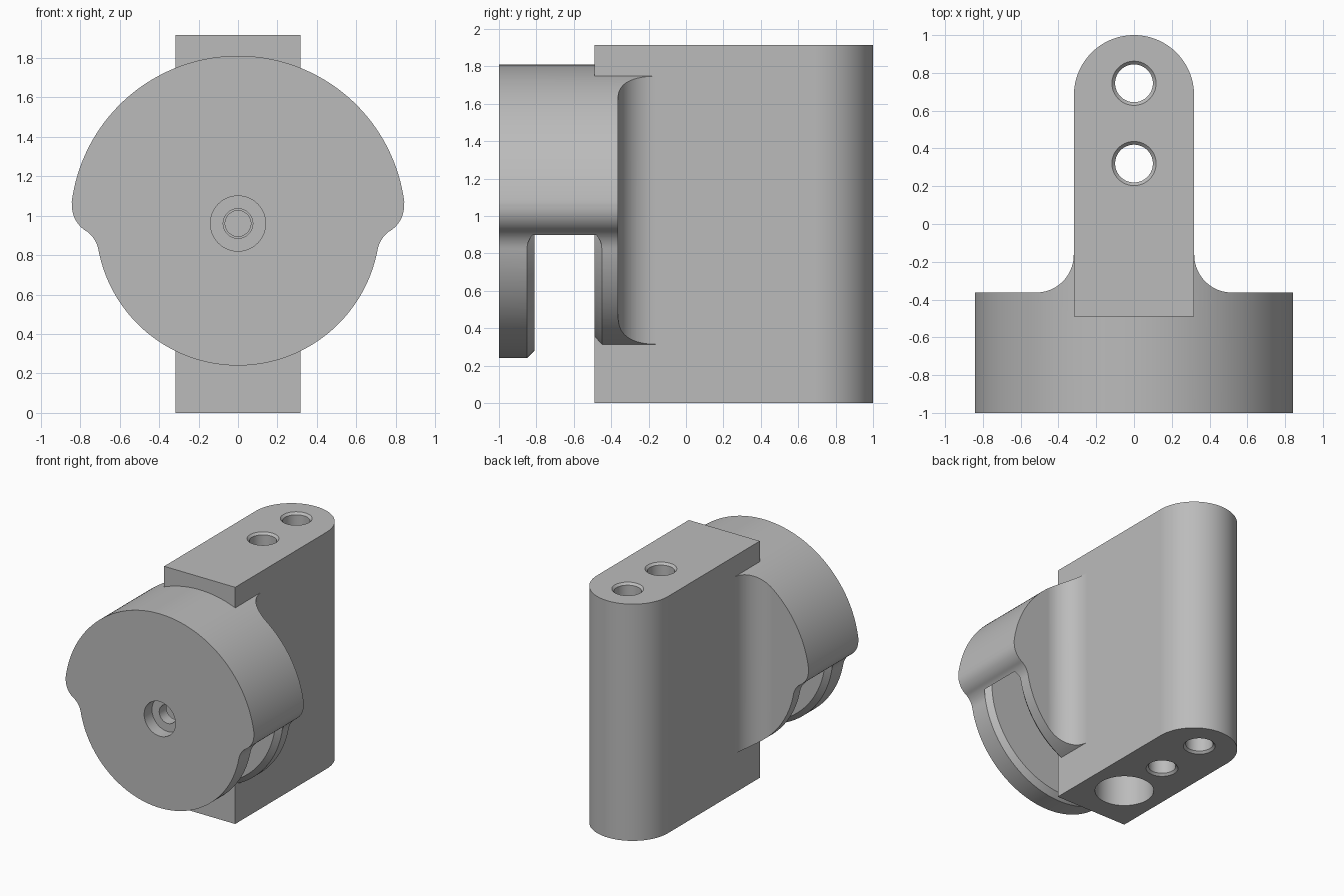
import bpy, bmesh
from math import sin, cos, radians, pi

cube = bpy.data.objects.get("Cube")
if cube:
    bpy.data.objects.remove(cube, do_unlink=True)

AXLE_Z = 0.96
HEIGHT = 1.915

grey = bpy.data.materials.new("grey_metal")
grey.use_nodes = True
colour = (0.5, 0.5, 0.5, 1)
grey.diffuse_color = colour
grey.node_tree.nodes["Principled BSDF"].inputs["Base Color"].default_value = colour


def arc(cx, cy, r, start, end, steps):
    angles = [radians(start + (end - start) * i / steps) for i in range(steps + 1)]
    return [(cx + r * cos(a), cy + r * sin(a)) for a in angles]


def mirrored(half):
    """Close a right-hand outline with its reflection, skipping doubled points."""
    return half + [(-x, v) for x, v in reversed(half) if x > 0.001]


def finish(name, bm):
    bmesh.ops.remove_doubles(bm, verts=bm.verts, dist=1e-5)
    bmesh.ops.recalc_face_normals(bm, faces=bm.faces)
    mesh = bpy.data.meshes.new(name)
    bm.to_mesh(mesh)
    bm.free()
    mesh.materials.append(grey)
    obj = bpy.data.objects.new(name, mesh)
    bpy.context.collection.objects.link(obj)
    return obj


def prism(name, outline, low, high, along_y=False):
    place = (lambda u, v: (u, low, v)) if along_y else (lambda u, v: (u, v, low))
    move = (0, high - low, 0) if along_y else (0, 0, high - low)
    bm = bmesh.new()
    face = bm.faces.new([bm.verts.new(place(u, v)) for u, v in outline])
    new = bmesh.ops.extrude_face_region(bm, geom=[face])["geom"]
    bmesh.ops.translate(bm, vec=move, verts=[g for g in new if isinstance(g, bmesh.types.BMVert)])
    return finish(name, bm)


def lathe(name, profile, centre, along_y=False, steps=64):
    """Revolve (radius, position) points round a z or y axis."""
    bm = bmesh.new()
    cx, cy, cz = centre
    verts = [bm.verts.new((cx + r, cy + t, cz) if along_y else (cx + r, cy, cz + t))
             for r, t in profile]
    edges = [bm.edges.new(pair) for pair in zip(verts, verts[1:])]
    bmesh.ops.spin(bm, geom=verts + edges, cent=centre, angle=2 * pi, steps=steps,
                   axis=(0, 1, 0) if along_y else (0, 0, 1))
    return finish(name, bm)


def combine(target, tool, operation):
    tool.hide_render = True
    mod = target.modifiers.new("shape", "BOOLEAN")
    mod.operation, mod.solver, mod.object = operation, "EXACT", tool
    bpy.context.view_layer.objects.active = target
    bpy.ops.object.modifier_apply(modifier=mod.name)
    bpy.data.objects.remove(tool, do_unlink=True)


# Wheel housing: large upper arc, rounded shoulder, concave blend, lower disc
side = (arc(0, AXLE_Z, 0.85, 90, 7.4, 48)
        + arc(0.692, 1.05, 0.15, 7.4, -57, 14)[1:]
        + arc(0.855, 0.799, 0.15, 123, 169.3, 10)[1:]
        + arc(0, AXLE_Z, 0.72, -10.7, -90, 44)[1:])
housing = prism("wheel_housing_bracket", mirrored(side), -1, -0.1, along_y=True)

# Plan outline trims the housing back and leaves fillets towards the column
plan = [(0.95, -1.1), (0.95, -0.363)] + arc(0.519, -0.163, 0.2, 270, 180, 20) + [(0.25, -0.15)]
combine(housing, prism("fillet_plan", mirrored(plan), -0.1, 2.1), "INTERSECT")

# Wheel cavity with bevelled rims on both cheeks
cavity = [(0, -0.81), (0.68, -0.81), (0.72, -0.85), (0.745, -0.82),
          (0.745, -0.48), (0.72, -0.45), (0.68, -0.49), (0, -0.49)]
combine(housing, lathe("wheel_cavity", cavity, (0, 0, AXLE_Z), True, 128), "DIFFERENCE")

# Mounting column with a rounded back
column = [(0.318, -0.49)] + arc(0, 0.682, 0.318, 0, 90, 32)
combine(housing, prism("mounting_column", mirrored(column), 0, HEIGHT), "UNION")

# Chamfered bolt holes through the column
bolt = [(0, -0.02), (0.137, -0.02), (0.1, 0.017), (0.1, HEIGHT - 0.017),
        (0.137, HEIGHT + 0.02), (0, HEIGHT + 0.02)]
for y in (0.32, 0.745):
    combine(housing, lathe("bolt_hole", bolt, (0, y, 0)), "DIFFERENCE")

# Wide blind socket in the underside
socket = [(0, -0.1), (0.215, -0.1), (0.215, 0.6), (0, 0.6)]
combine(housing, lathe("base_socket", socket, (0, -0.11, 0)), "DIFFERENCE")

# Counterbored axle hole, ending blind in the column
axle = [(0, -1.1), (0.14, -1.1), (0.14, -0.9), (0.075, -0.9), (0.075, -0.65),
        (0.065, -0.65), (0.065, -0.15), (0, -0.15)]
combine(housing, lathe("axle_hole", axle, (0, 0, AXLE_Z), True), "DIFFERENCE")

# Smooth curved walls, crisp edges
bpy.ops.object.select_all(action="DESELECT")
housing.select_set(True)
bpy.context.view_layer.objects.active = housing
bpy.ops.object.shade_smooth_by_angle(angle=radians(25))
weighted = housing.modifiers.new("clean_normals", "WEIGHTED_NORMAL")
weighted.keep_sharp = True
